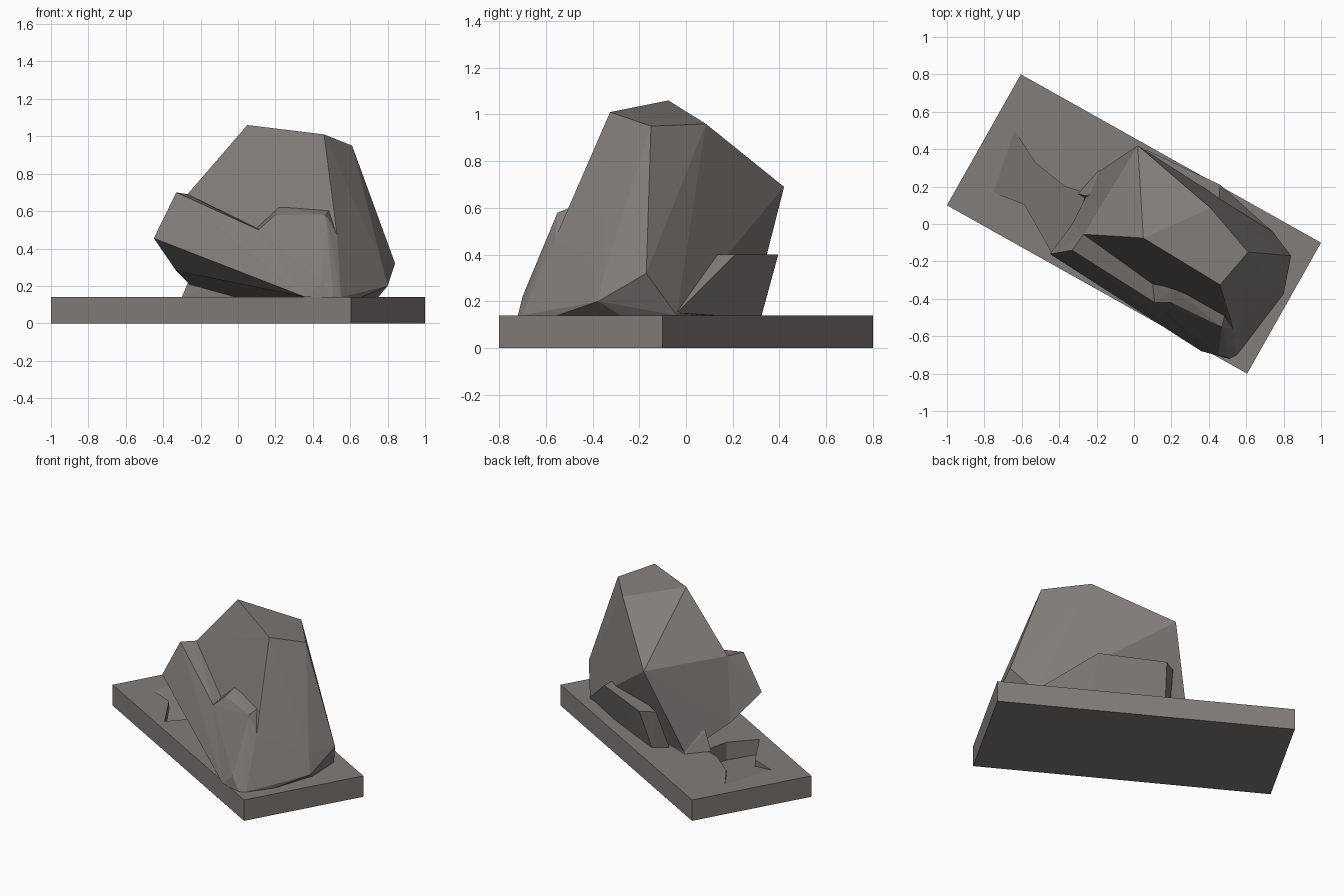
import bpy, bmesh

if "Cube" in bpy.data.objects:
    bpy.data.objects.remove(bpy.data.objects["Cube"])

# One weathered stone colour for everything
stone = bpy.data.materials.new("warm grey stone")
stone.diffuse_color = (0.225, 0.205, 0.195, 1)
stone.use_nodes = True
stone.node_tree.nodes["Principled BSDF"].inputs["Base Color"].default_value = stone.diffuse_color


def finish(name, bm):
    bmesh.ops.recalc_face_normals(bm, faces=bm.faces[:])
    mesh = bpy.data.meshes.new(name)
    bm.to_mesh(mesh)
    bm.free()
    mesh.materials.append(stone)
    obj = bpy.data.objects.new(name, mesh)
    bpy.context.collection.objects.link(obj)
    return obj


def chunk(name, points):
    """Faceted rock: the convex hull of its corner points."""
    bm = bmesh.new()
    for p in points:
        bm.verts.new(p)
    res = bmesh.ops.convex_hull(bm, input=bm.verts[:])
    junk = {g for g in res["geom_interior"] + res["geom_unused"]
            if isinstance(g, bmesh.types.BMVert)}
    bmesh.ops.delete(bm, geom=list(junk), context='VERTS')
    return finish(name, bm)


def prism(name, outline, bottom, top):
    """Vertical prism; bottom is a height rule of x and y."""
    bm = bmesh.new()
    low = [bm.verts.new((x, y, bottom(x, y))) for x, y in outline]
    high = [bm.verts.new((x, y, top)) for x, y in outline]
    bm.faces.new(low[::-1])
    bm.faces.new(high)
    n = len(outline)
    for i in range(n):
        j = (i + 1) % n
        bm.faces.new((low[i], low[j], high[j], high[i]))
    return finish(name, bm)


# Base slab, turned on the ground
slab = prism("base_slab", [(-1, .1), (.605, -.8), (1, -.1), (-.605, .8)],
             lambda x, y: 0, .14)

# Sunken ramp leading under the overhang
ramp = prism("ramp_cutter",
             [(-.64, .5), (-.75, .17), (-.585, .105), (-.44, -.15),
              (-.30, 0), (-.26, .165), (-.37, .2), (-.53, .33)],
             lambda x, y: .14 - .25 * ((x + .695) * .949 - (y - .335) * .316), .4)
cut = slab.modifiers.new("ramp", 'BOOLEAN')
cut.operation = 'DIFFERENCE'
cut.solver = 'EXACT'
cut.object = ramp
bpy.context.view_layer.objects.active = slab
bpy.ops.object.modifier_apply(modifier=cut.name)
bpy.data.objects.remove(ramp)

# Shared corners
shoulder = (-.27, -.055, .69)
tip = (-.45, -.16, .455)
under = (-.33, 0, .28)
toe = (.36, -.68, .14)
notch_out, notch_in = (.11, -.42, .50), (.10, -.315, .51)
ledge_in = (.49, -.47, .61)
crease = (.53, -.56, .47)
corner = (.55, -.70, .14)

# Main crag
chunk("main_crag", [
    (.05, -.075, 1.06), (.46, -.325, 1.01), (.61, -.15, .95), (.41, .085, .96),
    (.02, .42, .69), shoulder, ledge_in, crease, corner,
    (.84, -.17, .32), (.77, -.35, .32), (.80, -.375, .20), (.66, -.55, .14),
    (.75, -.28, .14), (.74, -.04, .14), (-.19, .28, .14),
    under, (-.25, .13, .22), (0, -.1, .21), (.36, -.58, .14)])

# Foot under the overhang
chunk("crag_foot", [
    (-.30, .16, .14), (-.19, .285, .14), (.03, -.02, .14), (.3, .1, .14),
    (-.25, .15, .26), (-.12, .24, .3), (.0, 0, .26), (.3, .1, .3)])

# Leaning front plates with the notched ledge between them
chunk("front_plate_left", [
    (-.33, -.14, .70), shoulder, tip, under, notch_out, notch_in, toe,
    (.05, -.15, .24)])
chunk("front_plate_right", [
    notch_out, notch_in, (.20, -.42, .58), (.22, -.35, .62), (.47, -.55, .58),
    ledge_in, crease, toe, (.45, -.70, .22), (.51, -.72, .14), corner,
    (.3, -.4, .2)])

# Low block leaning against the back
chunk("back_block", [
    (.46, .21, .40), (.07, .395, .40), (-.02, .345, .40), (.45, .07, .40),
    (.74, -.04, .15), (.026, .324, .14), (-.06, .262, .14),
    (.45, .12, .14), (.4, 0, .14)])
